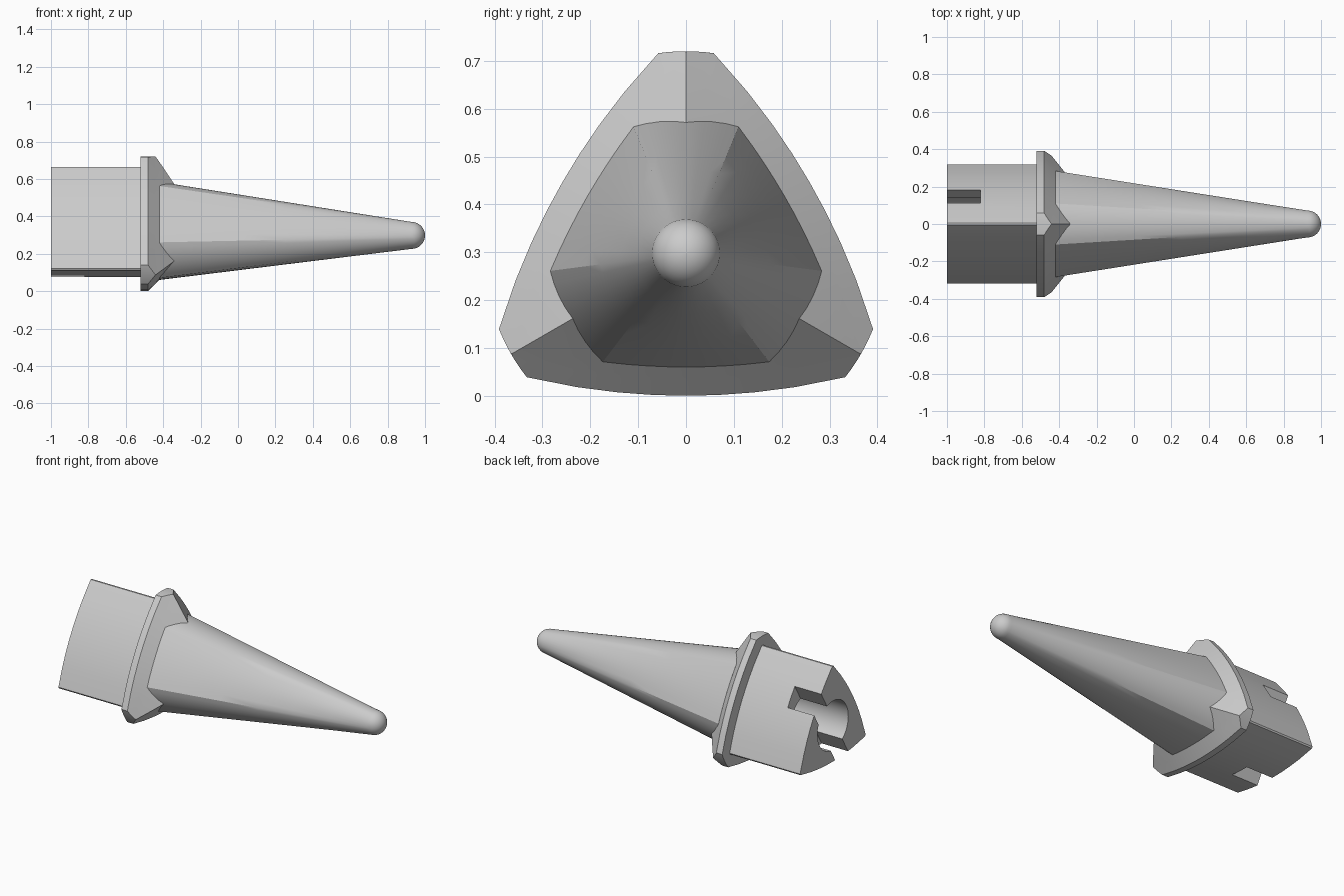
import bpy, bmesh, math
from mathutils import Matrix, Vector

if "Cube" in bpy.data.objects:
    bpy.data.objects.remove(bpy.data.objects["Cube"])

ZC = 0.298      # height of the long axis
K = 1.154       # distance from axis to the centre of each side arc
CORNER, SIDE = 8, 8


def section(a, rc):
    """Three-lobed section: arc sides at apothem a, corners cut by circle rc. Returns (angle, radius)."""
    R = K + a
    arc = lambda al: -K * math.cos(al) + math.sqrt(R * R - (K * math.sin(al)) ** 2)
    c = (R * R - K * K - rc * rc) / (2 * K * rc)
    phi = max(0.0, math.radians(60) - math.acos(max(-1, min(1, c))))
    pts = []
    for i in range(3):
        base = math.radians(90 + 120 * i)
        for j in range(CORNER):
            t = -phi + 2 * phi * j / CORNER
            pts.append((base + t, min(rc, arc(math.radians(60)) if phi == 0 else rc)))
        half = math.radians(60) - phi
        for j in range(SIDE):
            al = -half + 2 * half * j / SIDE
            pts.append((base + math.radians(60) + al, arc(al)))
    return pts


def ring(x, pts):
    return [Vector((x, r * math.cos(t), ZC + r * math.sin(t))) for t, r in pts]


def loft(name, rings, angle=30):
    """Skin a list of rings and cap both ends."""
    bm = bmesh.new()
    vs = [[bm.verts.new(p) for p in rg] for rg in rings]
    n = len(vs[0])
    for a, b in zip(vs, vs[1:]):
        for i in range(n):
            bm.faces.new((a[i], a[(i + 1) % n], b[(i + 1) % n], b[i]))
    bm.faces.new(vs[0])
    bm.faces.new(vs[-1])
    bmesh.ops.remove_doubles(bm, verts=bm.verts, dist=1e-5)
    bmesh.ops.recalc_face_normals(bm, faces=bm.faces)
    return finish(name, bm, angle)


def finish(name, bm, angle=30):
    me = bpy.data.meshes.new(name)
    bm.to_mesh(me)
    bm.free()
    ob = bpy.data.objects.new(name, me)
    bpy.context.collection.objects.link(ob)
    smooth(ob, angle)
    return ob


def smooth(ob, angle):
    bpy.ops.object.select_all(action='DESELECT')
    ob.select_set(True)
    bpy.context.view_layer.objects.active = ob
    bpy.ops.object.shade_smooth_by_angle(angle=math.radians(angle))


def cut(ob, cutter):
    m = ob.modifiers.new("cut", 'BOOLEAN')
    m.operation = 'DIFFERENCE'
    m.solver = 'EXACT'
    m.object = cutter
    bpy.context.view_layer.objects.active = ob
    bpy.ops.object.modifier_apply(modifier=m.name)
    bpy.data.objects.remove(cutter)


# Shank
prof = section(0.223, 0.365)
shank = loft("shank", [ring(-1, prof), ring(-0.51, prof)])

# Bore in the shank end
bm = bmesh.new()
bmesh.ops.create_cone(bm, cap_ends=True, segments=48, radius1=0.15, radius2=0.15, depth=0.6,
                      matrix=Matrix.Translation((-0.85, 0, ZC)) @ Matrix.Rotation(math.pi / 2, 4, 'Y'))
cut(shank, finish("bore_cutter", bm))

# Drive slot crossing the shank end through two of its sides
bm = bmesh.new()
bmesh.ops.create_cube(bm, size=1, matrix=Matrix.Translation((-0.92, 0, ZC))
                      @ Matrix.Rotation(math.radians(-30), 4, 'X')
                      @ Matrix.Translation((0, 0.036, 0))
                      @ Matrix.Diagonal((0.2, 0.112, 1.2, 1)))
cut(shank, finish("slot_cutter", bm))
smooth(shank, 25)

# Flange: straight rim, then a 45 degree bevel that leaves ridges at the three corners
A, RC = 0.298, 0.422
steps = [0, 0.01, 0.02, 0.03, 0.036, 0.04, 0.06, 0.10, 0.14, 0.15]
loft("flange", [ring(-0.52, section(A, RC))] + [ring(-0.48 + d, section(A - d, RC)) for d in steps], 20)

# Tapered body: three-lobed base blending to a round tip
base = section(0.238, 0.286)
X0, X1, R1 = -0.42, 0.928, 0.072
rings = []
for i in range(7):
    f = i / 6
    rings.append(ring(X0 + (X1 - X0) * f, [(t, r + (R1 - r) * f) for t, r in base]))
for i in range(1, 9):
    e = math.radians(min(90 * i / 8, 89.5))
    rings.append(ring(X1 + R1 * math.sin(e), [(t, R1 * math.cos(e)) for t, _ in base]))
loft("tapered_body", rings, 30)
